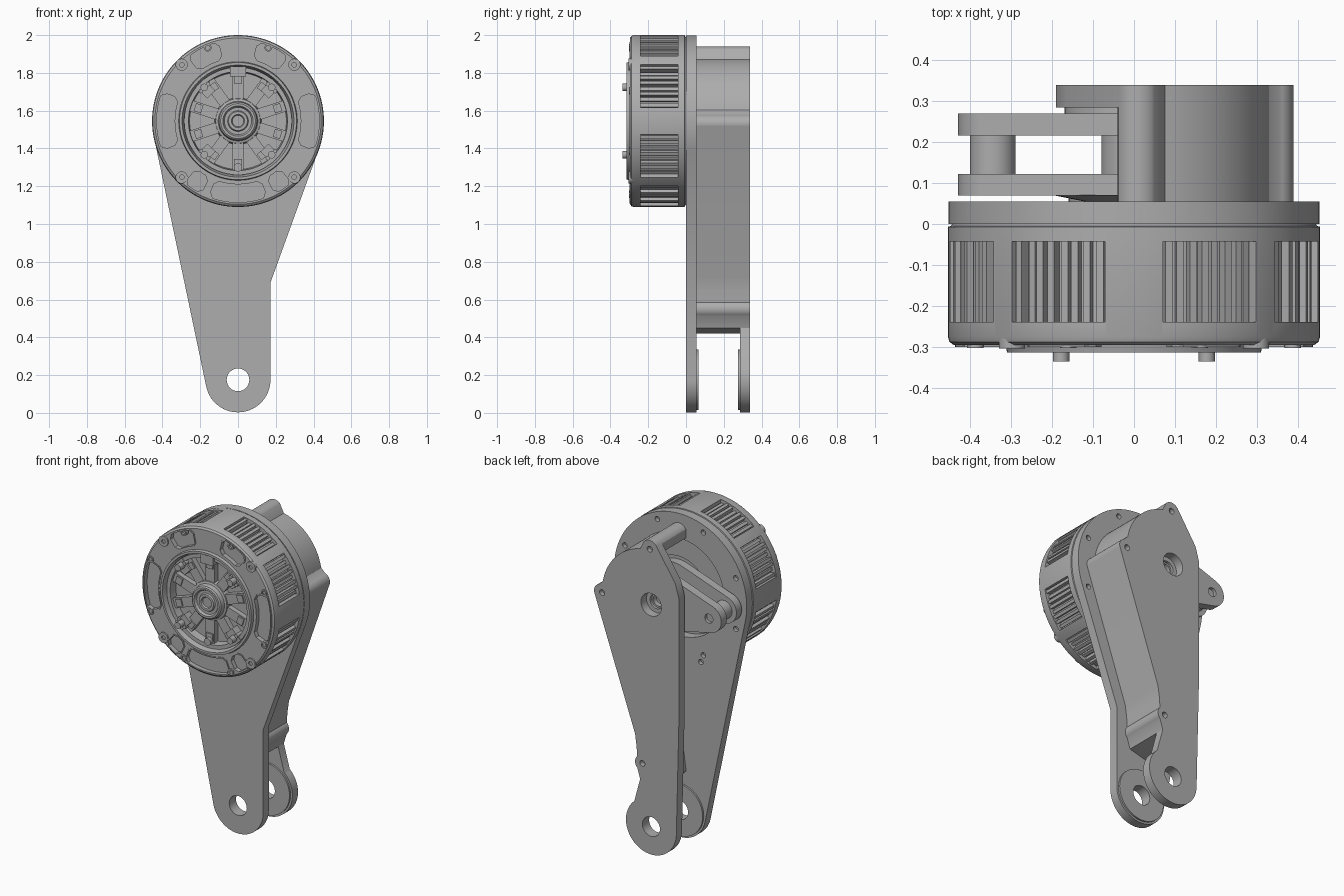
import bpy, bmesh
from math import sin, cos, pi, radians

if "Cube" in bpy.data.objects:
    bpy.data.objects.remove(bpy.data.objects["Cube"], do_unlink=True)
from mathutils import Vector
from mathutils.geometry import convex_hull_2d

metal = bpy.data.materials.new("grey_metal")
metal.use_nodes = True
GREY = (0.42, 0.42, 0.42, 1)
metal.diffuse_color = GREY
metal.node_tree.nodes["Principled BSDF"].inputs["Base Color"].default_value = GREY

AXIS = 1.545   # height of the motor axis
FOOT = 0.175   # height of the foot hole
R = 0.455      # motor radius


def arc(cx, cz, r, a0, a1, n=16):
    return [(cx + r * cos(radians(a0 + (a1 - a0) * i / n)),
             cz + r * sin(radians(a0 + (a1 - a0) * i / n))) for i in range(n + 1)]


def circle(cx, cz, r, n=32):
    return arc(cx, cz, r, 0, 360, n)[:-1]


def polar(r, a):
    return r * cos(radians(a)), AXIS + r * sin(radians(a))


def sector(r0, r1, a0, a1, c=0.0):
    """Ring segment round the motor axis, c trims its corners."""
    d0, d1 = (c / r0 / pi * 180, c / r1 / pi * 180)
    pts = arc(0, AXIS, r1, a0 + d1, a1 - d1)
    if c:
        pts += [polar(r1 - c, a1), polar(r0 + c, a1)]
    pts += arc(0, AXIS, r0, a1 - d0, a0 + d0)
    if c:
        pts += [polar(r0 + c, a0), polar(r1 - c, a0)]
    return pts


def bar(a, r0, r1, w):
    """Rectangle pointing outwards at angle a."""
    u, v = Vector((cos(radians(a)), sin(radians(a)))), Vector((-sin(radians(a)), cos(radians(a))))
    o = Vector((0, AXIS))
    return [tuple(o + u * r + v * s) for r, s in ((r0, -w), (r1, -w), (r1, w), (r0, w))]


def finish(name, bm):
    bmesh.ops.recalc_face_normals(bm, faces=bm.faces)
    me = bpy.data.meshes.new(name)
    bm.to_mesh(me)
    bm.free()
    me.materials.append(metal)
    ob = bpy.data.objects.new(name, me)
    bpy.context.collection.objects.link(ob)
    return ob


def prisms(name, items):
    """Extrude each (outline, y0, y1) along y into one object."""
    bm = bmesh.new()
    for pts, y0, y1 in items:
        a = [bm.verts.new((x, y0, z)) for x, z in pts]
        b = [bm.verts.new((x, y1, z)) for x, z in pts]
        bm.faces.new(a)
        bm.faces.new(b[::-1])
        for i in range(len(a)):
            j = (i + 1) % len(a)
            bm.faces.new((a[i], b[i], b[j], a[j]))
    return finish(name, bm)


def lathe(name, profile, n=96):
    """Spin (radius, y) points round the motor axis."""
    bm = bmesh.new()
    vs = [bm.verts.new((r, y, AXIS)) for r, y in profile]
    es = [bm.edges.new(p) for p in zip(vs, vs[1:])]
    bmesh.ops.spin(bm, geom=vs + es, cent=(0, 0, AXIS), axis=(0, 1, 0),
                   angle=2 * pi, steps=n, use_duplicate=False)
    bmesh.ops.remove_doubles(bm, verts=bm.verts, dist=1e-5)
    return finish(name, bm)


def cut(ob, items):
    cutter = prisms("cutter", items)
    cutter.hide_render = True
    mod = ob.modifiers.new("cut", "BOOLEAN")
    mod.object, mod.operation, mod.solver = cutter, "DIFFERENCE", "EXACT"
    bpy.context.view_layer.objects.active = ob
    bpy.ops.object.modifier_apply(modifier="cut")
    bpy.data.objects.remove(cutter, do_unlink=True)


BOLTS = [22.5 + 45 * k for k in range(8)]
SCREWS = [45 + 90 * k for k in range(4)]

# Front plate with foot, hub opening and bolt holes
outline = arc(0, AXIS, R - 0.002, -20, 192, 72) + arc(0, FOOT, 0.172, 192, 360, 32) + [(0.172, 0.69)]
front = prisms("front_plate", [(outline, 0, 0.055)])
cut(front, [(circle(0, FOOT, 0.06), -1, 1), (circle(0, AXIS, 0.3, 64), -1, 1)]
    + [(circle(*polar(0.41, a), 0.016, 16), 0.03, 1) for a in BOLTS]
    + [(circle(-0.14, 1.12, 0.016, 16), 0.03, 1)])

# Back plate with two ears and a foot
edge = (arc(0.01, 1.885, 0.055, 150, 45) + arc(0, AXIS, 0.335, 77, 10, 24)
        + arc(0.34, 1.53, 0.05, 70, -15) + [(0.11, 0.72), (0.1, 0.65)]
        + arc(0.06, 0.55, 0.05, 45, -45, 10) + [(0.075, 0.45)])
back = prisms("back_plate", [(edge + arc(0, FOOT, 0.172, 48, -180, 40)
                              + [(-0.19, 0.9), (-0.19, 1.63), (-0.165, 1.72)], 0.285, 0.34)])
cut(back, [(circle(0, FOOT, 0.06), 0, 1), (circle(0, AXIS, 0.07), 0, 1)]
    + [(circle(x, z, 0.018, 16), 0.31, 1) for x, z in ((0.01, 1.885), (0.335, 1.53), (0.06, 0.55))])

# Curved wall joining the plates
inner = [(-0.04, 0.42), (-0.02, 0.56), (0.03, 0.68), (0.27, 1.48)] + arc(0, AXIS, 0.275, 0, 88, 24)
prisms("side_wall", [(edge + inner + [(-0.04, 1.86)], 0.055, 0.286)])

# Pads inside the two feet
pads = prisms("foot_pads", [(circle(0, FOOT, 0.16, 48), 0.054, 0.066),
                            (circle(0, FOOT, 0.16, 48), 0.274, 0.286)])
cut(pads, [(circle(0, FOOT, 0.06), 0, 1)])

# Double lever with cross pin and pivot hub
END = (-0.345, 1.525)
cloud = circle(0, AXIS, 0.18, 48) + circle(*END, 0.085, 48)
arm = [cloud[i] for i in convex_hull_2d(cloud)]
lever = prisms("lever_arms", [(arm, 0.07, 0.122), (arm, 0.216, 0.27)])
cut(lever, [(circle(*END, 0.028), 0.25, 1), (circle(0, AXIS, 0.035), 0.24, 1)])
prisms("lever_pin", [(circle(*END, 0.056), 0.12, 0.218)])
lathe("lever_hub", [(0, 0), (0.12, 0), (0.12, 0.055), (0.2, 0.071), (0.08, 0.072), (0.08, 0.22), (0, 0.22)])
boss = prisms("pivot_boss", [(circle(0, AXIS, 0.17, 48), 0.269, 0.286)])
cut(boss, [(circle(0, AXIS, 0.045), 0, 1)])

# Motor can with a dished front
can = lathe("motor_can", [(0, 0), (0.445, 0), (0.447, -0.005), (R, -0.007), (R, -0.275), (0.451, -0.288),
                          (0.44, -0.296), (0.314, -0.296), (0.31, -0.314), (0.296, -0.314),
                          (0.288, -0.285), (0.28, -0.24), (0, -0.24)], 128)
windows = [(90 * q + a0, 90 * q + a1) for q in range(4) for a0, a1 in ((9, 41), (49, 81))]
pockets = [(a - 21, a + 21) for a in (0, 180, 270)] + \
          [(a - 9, a + 9) for a in (62, 118, 234, 306, 32, 148)]
pockets = pockets[:3] + [(52, 76), (104, 128), (229, 243), (297, 311)]
cut(can, [(sector(0.42, 0.5, *w), -0.24, -0.043) for w in windows]
    + [(sector(0.335, 0.43, *p, c=0.022), -0.4, -0.272) for p in pockets])

# Raised rims round the front pockets
rims = prisms("pocket_rims", [(sector(0.328, 0.437, a - 1, b + 1, c=0.024), -0.3, -0.29) for a, b in pockets])
cut(rims, [(sector(0.335, 0.43, *p, c=0.022), -0.4, 0) for p in pockets])

# Cooling fins inside the side windows
fins = []
for a0, a1 in windows:
    step = (a1 - a0) / 8
    for k in range(8):
        a = a0 + step * (k + 0.5)
        fins.append((bar(a, 0.41, 0.447 if k % 3 else 0.435, 0.009), -0.245, -0.04))
prisms("cooling_fins", fins)

# Bolt and screw bosses on the motor face
bolts = prisms("face_bolts", [(circle(*polar(0.42, a), 0.02, 20), -0.303, -0.28) for a in BOLTS]
               + [(circle(*polar(0.422, a), 0.032, 24), -0.304, -0.262) for a in SCREWS])
cut(bolts, [(circle(*polar(0.42, a), 0.012, 16), -0.4, -0.29) for a in BOLTS + SCREWS])

# Spoked rotor inside the dish
spokes = []
for k in range(10):
    a = 90 + 36 * k
    spokes.append((bar(a, 0.09, 0.292, 0.03), -0.272, -0.235))
    spokes.append((bar(a, 0.2, 0.24, 0.022), -0.28, -0.27))
prisms("rotor_spokes", spokes)
lathe("rotor_rim", [(0.285, -0.23), (0.285, -0.288), (0.262, -0.288), (0.255, -0.23)])
lathe("rotor_hub", [(0.125, -0.235), (0.118, -0.278), (0.105, -0.282), (0.1, -0.308), (0.092, -0.314),
                    (0.08, -0.314), (0.072, -0.3), (0.055, -0.3), (0.05, -0.31), (0.035, -0.31),
                    (0.03, -0.3), (0, -0.3)], 64)

# Terminal pins, clip and lower tab
pins = []
for a in SCREWS:
    for off, tip in ((-6, -0.3), (0, -0.336), (6, -0.3)):
        pins.append((circle(*polar(0.252, a + off), 0.02 if off == 0 else 0.012, 16), tip, -0.24))
    pins.append((bar(a, 0.2, 0.285, 0.03), -0.292, -0.24))
prisms("terminal_pins", pins)
prisms("clip_and_tab", [(bar(90, 0.235, 0.29, 0.042), -0.305, -0.24),
                        (circle(*polar(0.245, 270), 0.022, 20), -0.3, -0.24)])

# Smooth round surfaces, keep crisp edges
bpy.ops.object.select_all(action="DESELECT")
for ob in bpy.context.collection.objects:
    if ob.type == "MESH" and metal.name in ob.data.materials:
        ob.select_set(True)
        bpy.context.view_layer.objects.active = ob
bpy.ops.object.shade_smooth_by_angle(angle=radians(30))
